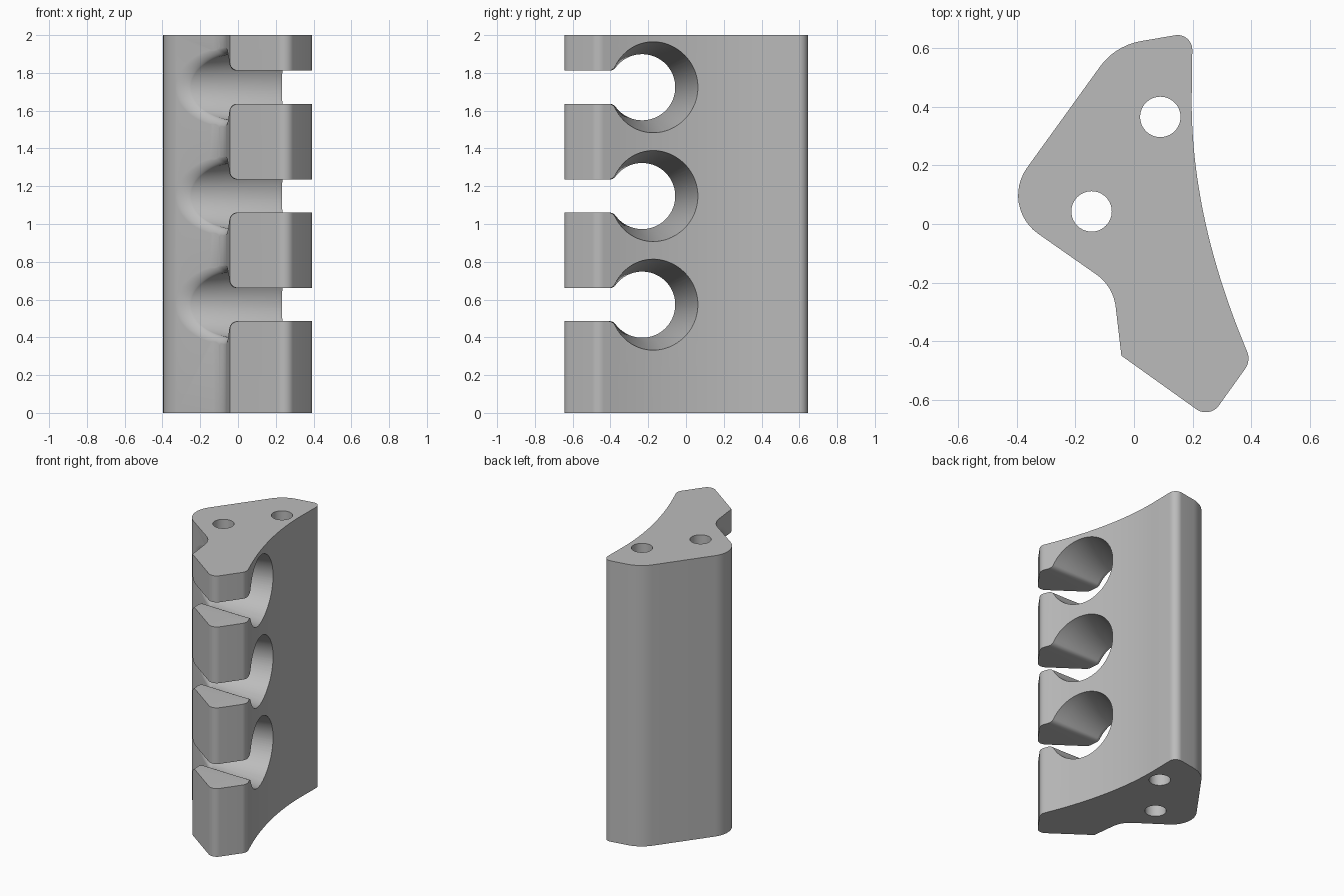
import bpy, bmesh, math
from mathutils import Vector

cube = bpy.data.objects.get("Cube")
if cube:
    bpy.data.objects.remove(cube, do_unlink=True)

HEIGHT = 2.0
SLOT_LEVELS = (0.573, 1.148, 1.724)
SLOT_HALF = 0.0875
EDGE_ROUND = 0.045


def rounded_corner(prev, corner, nxt, t, steps=12):
    """Arc tangent to both sides, starting t away from the corner."""
    prev, corner, nxt = Vector(prev), Vector(corner), Vector(nxt)
    if t == 0:
        return [corner]
    a, b = (prev - corner).normalized(), (nxt - corner).normalized()
    half = a.angle(b) / 2
    bis = (a + b).normalized()
    centre = corner + bis * (t / math.cos(half))
    start, end = corner + a * t - centre, corner + b * t - centre
    sweep = start.angle(end)
    return [centre + (start * math.sin(sweep * (1 - i / steps)) + end * math.sin(sweep * i / steps)) / math.sin(sweep)
            for i in range(steps + 1)]


def loft(bm, rings):
    """Skin a list of equal closed rings and cap both ends."""
    rows = [[bm.verts.new(p) for p in ring] for ring in rings]
    n = len(rows[0])
    for lo, hi in zip(rows, rows[1:]):
        for i in range(n):
            j = (i + 1) % n
            bm.faces.new((lo[i], lo[j], hi[j], hi[i]))
    bm.faces.new(rows[0][::-1])
    bm.faces.new(rows[-1])


def finish(bm, name):
    bmesh.ops.recalc_face_normals(bm, faces=bm.faces)
    mesh = bpy.data.meshes.new(name)
    bm.to_mesh(mesh)
    bm.free()
    obj = bpy.data.objects.new(name, mesh)
    bpy.context.collection.objects.link(obj)
    return obj


# Body outline: corners with the tangent length of their rounding
corners = [((0.2, 0.655), 0.06), ((-0.064, 0.61), 0.09), ((-0.461, 0.06), 0.163),
           ((-0.071, -0.213), 0.07), ((-0.043, -0.45), 0), ((0.258, -0.665), 0.055),
           ((0.40, -0.467), 0.035)]
curve_end, curve_pull = Vector((0.197, 0.42)), Vector((0.197, 0.0))
outline = []
for i, (c, t) in enumerate(corners):
    before = corners[i - 1][0] if i else curve_end
    after = corners[i + 1][0] if i + 1 < len(corners) else curve_pull
    outline += rounded_corner(before, c, after, t)
# Concave side
g = Vector(corners[-1][0])
for i in range(3, 33):
    s = i / 32
    outline.append(g * (1 - s) ** 2 + curve_pull * 2 * s * (1 - s) + curve_end * s * s)

bm = bmesh.new()
loft(bm, [[(p.x, p.y, z) for p in outline] for z in (0, HEIGHT)])
body = finish(bm, "slotted_body")

# Vertical pin holes
bm = bmesh.new()
for x, y in ((0.09, 0.366), (-0.145, 0.043)):
    loft(bm, [[(x + 0.069 * math.cos(k * math.tau / 64), y + 0.069 * math.sin(k * math.tau / 64), z)
               for k in range(64)] for z in (-0.1, HEIGHT + 0.1)])
pin_cutter = finish(bm, "pin_hole_cutter")


def keyhole(c, r, h, f=0.04):
    """Round hole at y = c with a slot running forward, as (y, z) points."""
    d = math.sqrt((r + f) ** 2 - (h + f) ** 2)
    a = math.atan2(h + f, -d)
    upper = [(c + r * math.cos(a * i / 36), r * math.sin(a * i / 36)) for i in range(37)]
    for i in range(1, 9):
        w = a - math.pi + (-math.pi / 2 - a + math.pi) * i / 8
        upper.append((c - d + f * math.cos(w), h + f + f * math.sin(w)))
    upper += [(-0.47, h), (-0.9, h)]
    return upper + [(y, -z) for y, z in upper[:0:-1]]


def side_x(y):
    """The x of the body's left-hand flank at depth y."""
    pts = [(-0.45, -0.043), (-0.27, -0.065), (-0.235, -0.077), (-0.197, -0.1), (-0.165, -0.14), (0.1, -0.518)]
    if y <= pts[0][0]:
        return pts[0][1]
    for (y0, x0), (y1, x1) in zip(pts, pts[1:]):
        if y <= y1:
            return x0 + (x1 - x0) * (y - y0) / (y1 - y0)
    return pts[-1][1]


# Keyhole slots: tapered bore with a rounded mouth on the flank
bm = bmesh.new()
for level in SLOT_LEVELS:
    def ring(c, r, h, x_of):
        return [(x_of(y), y, level + z) for y, z in keyhole(c, r, h)]

    wide = EDGE_ROUND
    rings = [ring(-0.25, 0.173 + wide, SLOT_HALF + wide, lambda y: -0.8),
             ring(-0.25, 0.173 + wide, SLOT_HALF + wide, lambda y: side_x(y) - 0.02)]
    for i in range(9):
        w = math.pi / 2 * i / 8
        flare = EDGE_ROUND * (1 - math.sin(w))
        depth = EDGE_ROUND * (1 - math.cos(w))
        rings.append(ring(-0.232 - 0.4 * flare, 0.175 + flare, SLOT_HALF + flare,
                          lambda y: side_x(y) + depth))
    rings.append(ring(-0.165, 0.2375, SLOT_HALF, lambda y: 0.27))
    rings.append(ring(-0.12, 0.278, SLOT_HALF, lambda y: 0.5))
    loft(bm, rings)
slot_cutter = finish(bm, "keyhole_cutter")

# Cut the body
bpy.context.view_layer.objects.active = body
body.select_set(True)
for cutter in (pin_cutter, slot_cutter):
    cutter.hide_render = True
    mod = body.modifiers.new(cutter.name, 'BOOLEAN')
    mod.operation = 'DIFFERENCE'
    mod.solver = 'EXACT'
    mod.object = cutter
    bpy.ops.object.modifier_apply(modifier=mod.name)
    bpy.data.objects.remove(cutter, do_unlink=True)

# Plain grey finish
grey = bpy.data.materials.new("plain_grey")
grey.use_nodes = True
colour = (0.5, 0.5, 0.5, 1)
grey.diffuse_color = colour
grey.node_tree.nodes["Principled BSDF"].inputs["Base Color"].default_value = colour
body.data.materials.clear()
body.data.materials.append(grey)
bpy.ops.object.shade_smooth_by_angle(angle=math.radians(30))
